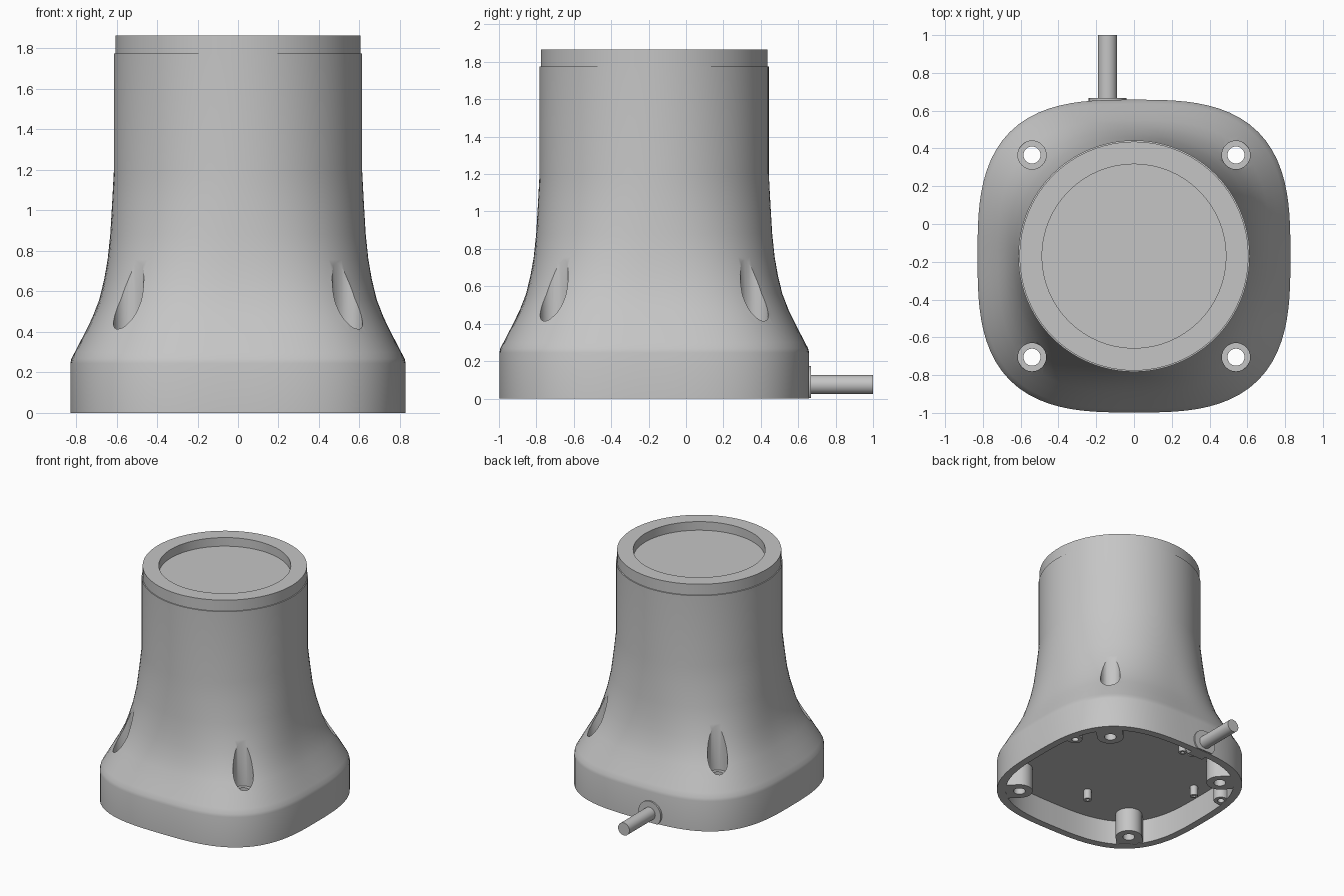
import bpy, bmesh, math
from mathutils import Matrix, Vector

if "Cube" in bpy.data.objects:
    bpy.data.objects.remove(bpy.data.objects["Cube"])

CY = -0.17          # centre of the housing along y
SEGS = 96
CORNERS = [(sx * 0.54, CY + sy * 0.535) for sx in (-1, 1) for sy in (-1, 1)]

grey = bpy.data.materials.new("grey plastic")
grey.use_nodes = True
colour = (0.56, 0.56, 0.56, 1)
grey.diffuse_color = colour
grey.node_tree.nodes["Principled BSDF"].inputs["Base Color"].default_value = colour


def finish(name, bm):
    bmesh.ops.recalc_face_normals(bm, faces=bm.faces)
    mesh = bpy.data.meshes.new(name)
    bm.to_mesh(mesh)
    bm.free()
    mesh.materials.append(grey)
    obj = bpy.data.objects.new(name, mesh)
    bpy.context.collection.objects.link(obj)
    return obj


def ring(bm, half, power, z):
    """Rounded-square outline; power 2 is a circle."""
    verts = []
    for i in range(SEGS):
        a = 2 * math.pi * i / SEGS
        c, s = math.cos(a), math.sin(a)
        r = half / (abs(c) ** power + abs(s) ** power) ** (1 / power)
        verts.append(bm.verts.new((r * c, CY + r * s, z)))
    return verts


def loft(name, sections):
    bm = bmesh.new()
    rings = [ring(bm, *s) for s in sections]
    for low, high in zip(rings, rings[1:]):
        for i in range(SEGS):
            j = (i + 1) % SEGS
            bm.faces.new((low[i], low[j], high[j], high[i]))
    bm.faces.new(rings[0])
    bm.faces.new(rings[-1])
    return finish(name, bm)


def cylinder(name, radius, start, end, segs=32):
    start, end = Vector(start), Vector(end)
    axis = end - start
    bm = bmesh.new()
    spin = Vector((0, 0, 1)).rotation_difference(axis).to_matrix().to_4x4()
    bmesh.ops.create_cone(bm, cap_ends=True, segments=segs, radius1=radius, radius2=radius,
                          depth=axis.length, matrix=Matrix.Translation((start + end) / 2) @ spin)
    return finish(name, bm)


def boss(name, x, y, radius, reach, direction, z0, z1):
    """Round-nosed post that runs outward into the wall."""
    bm = bmesh.new()
    outline = [(reach, -radius), (reach, radius)]
    for i in range(17):
        a = math.pi / 2 + math.pi * i / 16
        outline.append((radius * math.cos(a), radius * math.sin(a)))
    face = bm.faces.new([bm.verts.new((px, py, z0)) for px, py in outline])
    top = bmesh.ops.extrude_face_region(bm, geom=[face])
    bmesh.ops.translate(bm, vec=(0, 0, z1 - z0),
                        verts=[g for g in top["geom"] if isinstance(g, bmesh.types.BMVert)])
    bm.transform(Matrix.Translation((x, y, 0)) @ Matrix.Rotation(direction, 4, "Z"))
    return finish(name, bm)


def combine(target, tool, operation):
    tool.hide_render = True
    mod = target.modifiers.new("cut", "BOOLEAN")
    mod.operation, mod.solver, mod.object = operation, "EXACT", tool
    bpy.context.view_layer.objects.active = target
    bpy.ops.object.modifier_apply(modifier=mod.name)
    bpy.data.objects.remove(tool)


# Flared housing: half width, squareness, height
body = loft("housing", [
    (0.828, 3, 0), (0.828, 3, 0.245), (0.823, 3, 0.268), (0.806, 3, 0.3),
    (0.762, 2.98, 0.385), (0.72, 2.88, 0.47), (0.685, 2.7, 0.56), (0.661, 2.54, 0.66),
    (0.644, 2.38, 0.757), (0.631, 2.22, 0.88), (0.621, 2.09, 1.05), (0.613, 2, 1.2),
    (0.613, 2, 1.775), (0.606, 2, 1.776), (0.606, 2, 1.865)])

# Shallow round dish in the top
combine(body, cylinder("dish_cutter", 0.487, (0, CY, 1.795), (0, CY, 2), 64), "DIFFERENCE")

# Hollow underside
combine(body, loft("cavity_cutter", [(0.77, 3, -0.1), (0.77, 3, 0.2)]), "DIFFERENCE")

# Corner bosses, screw pockets and through holes
for x, y in CORNERS:
    out = math.atan2(y - CY, x)
    combine(body, boss("corner_boss", x, y, 0.1, 0.13, out, 0.003, 0.23), "UNION")
    combine(body, cylinder("pocket_cutter", 0.075, (x, y, 0.385), (x, y, 1.2)), "DIFFERENCE")
    combine(body, cylinder("hole_cutter", 0.045, (x, y, -0.1), (x, y, 0.6)), "DIFFERENCE")

# Small side bosses with blind holes
for side, out in ((-1, math.pi), (1, 0)):
    x, y = side * 0.72, 0.165
    combine(body, boss("side_boss", x, y, 0.055, 0.065, out, 0.003, 0.23), "UNION")
    combine(body, cylinder("pilot_cutter", 0.026, (x, y, -0.1), (x, y, 0.12), 16), "DIFFERENCE")

# Little posts under the ceiling
posts = [(-0.07, -0.63), (-0.65, -0.07), (-0.16, 0.38)]
parts = [body]
for x, y in posts:
    post = cylinder("ceiling_post", 0.03, (x, y, 0.12), (x, y, 0.21), 16)
    combine(post, cylinder("post_cutter", 0.014, (x, y, 0), (x, y, 0.17), 12), "DIFFERENCE")
    parts.append(post)

# Cable and its grommet flanges, trimmed flat at the bottom edge
CX, CZ = -0.14, 0.074
parts.append(cylinder("cable", 0.051, (CX, 0.5, CZ), (CX, 1, CZ)))
for name, y0, y1 in (("outer_grommet", 0.64, 0.668), ("inner_grommet", 0.55, 0.61)):
    flange = cylinder(name, 0.1, (CX, y0, CZ), (CX, y1, CZ))
    bm = bmesh.new()
    bm.from_mesh(flange.data)
    cut = bmesh.ops.bisect_plane(bm, geom=bm.verts[:] + bm.edges[:] + bm.faces[:],
                                 plane_co=(0, 0, 0.002), plane_no=(0, 0, -1), clear_outer=True)
    bmesh.ops.holes_fill(bm, edges=[e for e in bm.edges if e.is_boundary])
    bm.to_mesh(flange.data)
    bm.free()
    parts.append(flange)

# Smooth shading with crisp edges
bpy.ops.object.select_all(action="DESELECT")
for obj in parts:
    obj.select_set(True)
bpy.context.view_layer.objects.active = body
bpy.ops.object.shade_smooth_by_angle(angle=math.radians(30))
